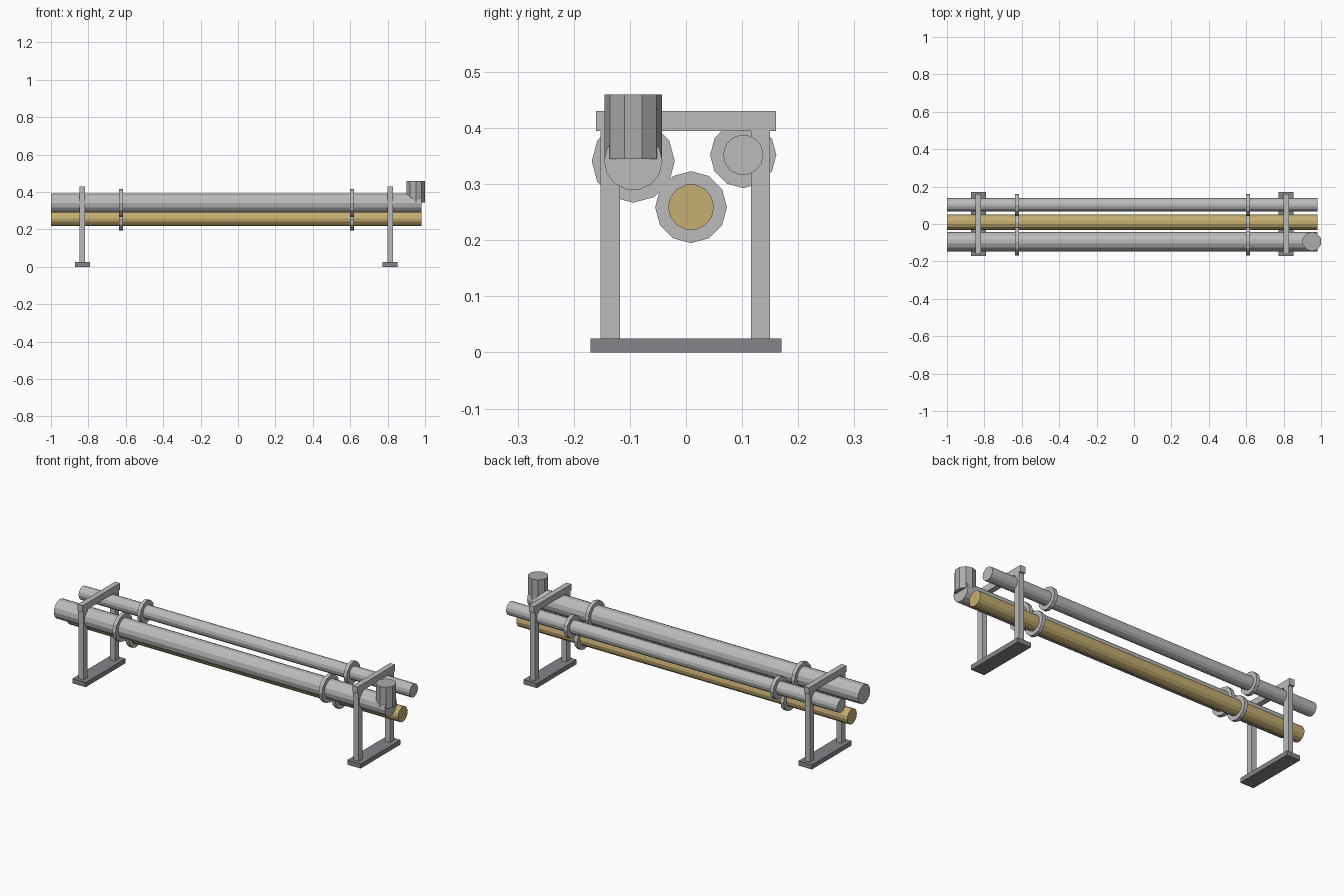
import bpy
from math import pi

cube = bpy.data.objects.get("Cube")
if cube:
    bpy.data.objects.remove(cube, do_unlink=True)


def material(name, colour):
    mat = bpy.data.materials.new(name)
    mat.use_nodes = True
    mat.diffuse_color = (*colour, 1)
    mat.node_tree.nodes["Principled BSDF"].inputs["Base Color"].default_value = (*colour, 1)
    return mat


light_grey = material("light grey metal", (0.5, 0.5, 0.5))
mid_grey = material("mid grey metal", (0.41, 0.41, 0.41))
dark_grey = material("dark grey steel", (0.23, 0.235, 0.25))
gold = material("brass yellow", (0.57, 0.43, 0.17))


def finish(name, mat):
    obj = bpy.context.object
    obj.name = name
    obj.data.materials.append(mat)
    return obj


def box(name, centre, size, mat):
    bpy.ops.mesh.primitive_cube_add(size=1, location=centre)
    obj = finish(name, mat)
    obj.scale = size
    bpy.ops.object.transform_apply(location=False, rotation=False, scale=True)


def rod(name, centre, radius, length, sides, mat, along_x=True):
    bpy.ops.mesh.primitive_cylinder_add(
        vertices=sides, radius=radius, depth=length, location=centre,
        rotation=(0, pi / 2 if along_x else 0, 0))
    finish(name, mat)


# Long pipes, each with two clamp collars
pipes = [
    ("large_pipe", -0.094, 0.341, 0.052, 0.074, light_grey),
    ("small_pipe", 0.102, 0.352, 0.036, 0.059, light_grey),
    ("yellow_pipe", 0.009, 0.259, 0.041, 0.064, gold),
]
for name, y, z, radius, collar_radius, mat in pipes:
    rod(name, (-0.01, y, z), radius, 1.98, 14, mat)
    for side, x in (("right", -0.625), ("left", 0.61)):
        rod(f"{name}_collar_{side}", (x, y, z), collar_radius, 0.02, 12, light_grey)

# Upright stub at the end of the large pipe
rod("upright_stub", (0.951, -0.094, 0.4025), 0.0515, 0.115, 10, mid_grey, along_x=False)

# Support frames: foot plate, two posts and a cross beam
for side, x in (("right", -0.832), ("left", 0.813)):
    box(f"foot_plate_{side}", (x, 0, 0.0125), (0.08, 0.34, 0.025), dark_grey)
    for end, y in (("front", -0.135), ("back", 0.133)):
        box(f"post_{end}_{side}", (x, y, 0.21), (0.03, 0.034, 0.37), light_grey)
    box(f"cross_beam_{side}", (x, 0, 0.4125), (0.03, 0.32, 0.035), light_grey)
